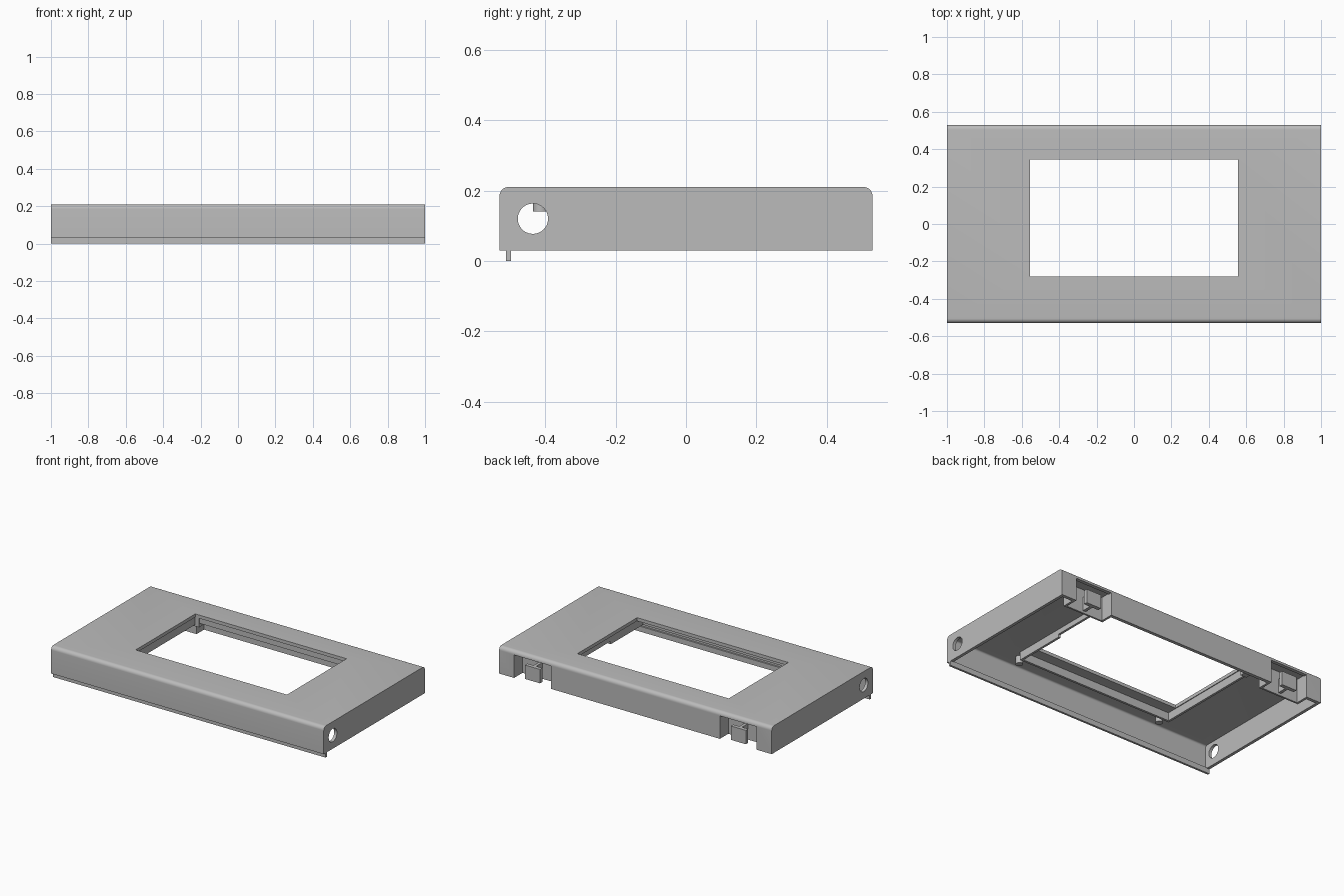
import bpy, bmesh, math
from mathutils import Matrix, Vector

old = bpy.data.objects.get("Cube")
if old:
    bpy.data.objects.remove(old, do_unlink=True)

grey = bpy.data.materials.new("plain grey")
grey.use_nodes = True
grey.diffuse_color = (0.5, 0.5, 0.5, 1)
grey.node_tree.nodes["Principled BSDF"].inputs["Base Color"].default_value = (0.5, 0.5, 0.5, 1)


def finish(name, bm):
    bmesh.ops.recalc_face_normals(bm, faces=bm.faces[:])
    mesh = bpy.data.meshes.new(name)
    bm.to_mesh(mesh)
    bm.free()
    mesh.materials.append(grey)
    obj = bpy.data.objects.new(name, mesh)
    bpy.context.collection.objects.link(obj)
    return obj


def box(name, x, y, z):
    """Box from (low, high) pairs."""
    bm = bmesh.new()
    bmesh.ops.create_cube(bm, size=1)
    for v in bm.verts:
        v.co = Vector([sum(r) / 2 + c * (r[1] - r[0]) for c, r in zip(v.co, (x, y, z))])
    return finish(name, bm)


def cylinder(name, centre, radius, depth, axis="Z", sides=32):
    bm = bmesh.new()
    bmesh.ops.create_cone(bm, cap_ends=True, segments=sides, radius1=radius,
                          radius2=radius, depth=depth)
    turn = Matrix.Rotation(math.pi / 2, 4, "Y") if axis == "X" else Matrix()
    bm.transform(Matrix.Translation(centre) @ turn)
    return finish(name, bm)


def rounded_block(name, half_x, half_y, bottom, top, radius):
    """Side profile with two rounded top corners, extruded along x."""
    points = [(half_y, bottom)]
    for side, start in ((1, 0), (-1, 90)):
        for i in range(9):
            a = math.radians(start + i * 90 / 8)
            points.append((side * (half_y - radius) + radius * math.cos(a),
                           top - radius + radius * math.sin(a)))
    points.append((-half_y, bottom))
    bm = bmesh.new()
    face = bm.faces.new([bm.verts.new((-half_x, y, z)) for y, z in points])
    new = bmesh.ops.extrude_face_region(bm, geom=[face])["geom"]
    bmesh.ops.translate(bm, vec=(2 * half_x, 0, 0),
                        verts=[v for v in new if isinstance(v, bmesh.types.BMVert)])
    return finish(name, bm)


def cut(target, cutters):
    for c in cutters:
        mod = target.modifiers.new("cut", "BOOLEAN")
        mod.operation, mod.solver, mod.object = "DIFFERENCE", "EXACT", c
    bpy.context.view_layer.update()
    result = bpy.data.meshes.new_from_object(
        target.evaluated_get(bpy.context.evaluated_depsgraph_get()))
    target.modifiers.clear()
    target.data = result
    for c in cutters:
        bpy.data.objects.remove(c, do_unlink=True)


def smooth(obj):
    bpy.ops.object.select_all(action="DESELECT")
    obj.select_set(True)
    bpy.context.view_layer.objects.active = obj
    bpy.ops.object.shade_smooth_by_angle(angle=math.radians(30))


# Hollow cover with window, side holes and latch notches
shell = rounded_block("cover_shell", 1, 0.53, 0.03, 0.21, 0.025)
cutters = [
    rounded_block("cavity", 0.98, 0.508, -0.1, 0.188, 0.012),
    box("window_cutter", (-0.555, 0.555), (-0.28, 0.345), (0.1, 0.3)),
    cylinder("hole_cutter", (0, -0.435, 0.12), 0.043, 2.2, "X", 48),
]
for s in (-1, 1):
    cutters.append(box("notch_cutter", sorted((s * 0.62, s * 0.89)), (0.45, 0.6), (-0.1, 0.182)))
cut(shell, cutters)
smooth(shell)

# Locating lip under the front wall
box("front_lip", (-1, 1), (-0.511, -0.497), (0, 0.035))

# Ribs around the window underside
box("front_rib", (-0.575, 0.575), (-0.365, -0.35), (0.135, 0.19))
box("back_rib", (-0.575, 0.575), (0.355, 0.37), (0.15, 0.19))
box("left_rib_deep", (0.56, 0.575), (-0.36, -0.01), (0.135, 0.19))
box("left_rib_shallow", (0.56, 0.575), (-0.01, 0.36), (0.155, 0.19))
box("right_rib", (-0.575, -0.56), (-0.36, 0.36), (0.135, 0.19))
box("corner_block", (-0.575, -0.53), (0.35, 0.385), (0.125, 0.19))

for s, side in ((1, "left"), (-1, "right")):
    def span(a, b):
        return sorted((s * a, s * b))

    # Screw posts
    for y, x, place in ((-0.413, 0.54, "front"), (0.36, 0.755, "back")):
        smooth(cylinder(f"{side}_{place}_post", (s * x, y, 0.165), 0.022, 0.05))

    # Latch pocket: inner panel, cheeks and roof
    box(f"{side}_latch_panel", span(0.605, 0.905), (0.43, 0.442), (0.03, 0.19))
    box(f"{side}_latch_inner_cheek", span(0.605, 0.62), (0.44, 0.51), (0.03, 0.19))
    box(f"{side}_latch_outer_cheek", span(0.89, 0.905), (0.44, 0.51), (0.03, 0.19))

    # Spring tab with its stem
    box(f"{side}_latch_tab", span(0.7, 0.81), (0.505, 0.53), (0.045, 0.137))
    box(f"{side}_latch_stem", span(0.745, 0.765), (0.44, 0.506), (0.045, 0.137))
